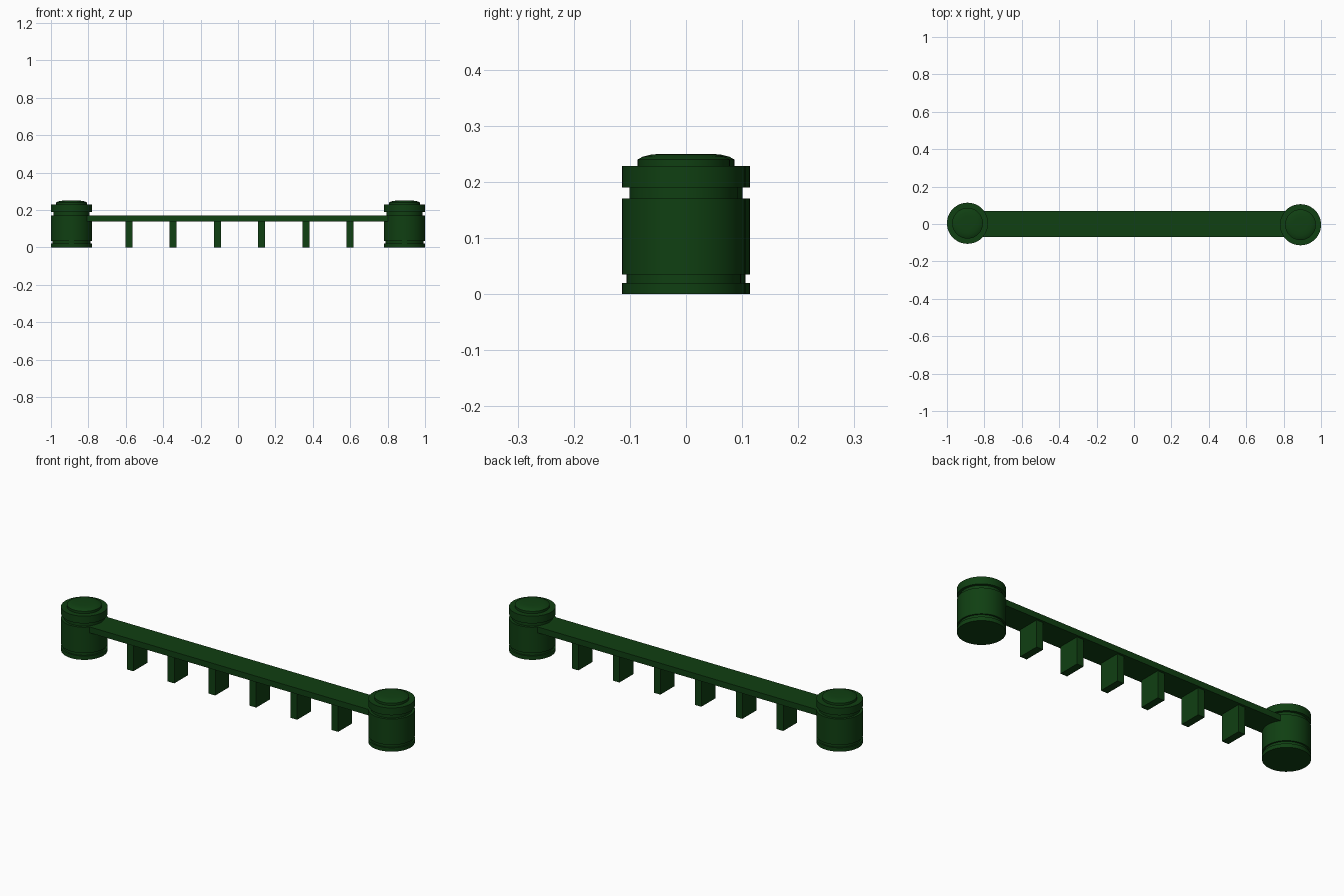
import bpy, bmesh, math

cube = bpy.data.objects.get("Cube")
if cube:
    bpy.data.objects.remove(cube, do_unlink=True)

GREEN = (0.005, 0.05, 0.006, 1.0)
green = bpy.data.materials.new("dark_green")
green.use_nodes = True
green.diffuse_color = GREEN
green.node_tree.nodes["Principled BSDF"].inputs["Base Color"].default_value = GREEN


def make_object(name, bm, location):
    bmesh.ops.recalc_face_normals(bm, faces=bm.faces[:])
    mesh = bpy.data.meshes.new(name)
    bm.to_mesh(mesh)
    bm.free()
    mesh.materials.append(green)
    obj = bpy.data.objects.new(name, mesh)
    obj.location = location
    bpy.context.collection.objects.link(obj)
    return obj


def box(name, size, location):
    bm = bmesh.new()
    bmesh.ops.create_cube(bm, size=1)
    bmesh.ops.scale(bm, vec=size, verts=bm.verts[:])
    return make_object(name, bm, location)


def turned(name, profile, location, sides=48):
    # Stack rings from (radius, height) pairs and close both ends
    bm = bmesh.new()
    rings = []
    for r, z in profile:
        angles = [math.tau * i / sides for i in range(sides)]
        rings.append([bm.verts.new((r * math.cos(a), r * math.sin(a), z)) for a in angles])
    for low, high in zip(rings, rings[1:]):
        for i in range(sides):
            j = (i + 1) % sides
            bm.faces.new((low[i], low[j], high[j], high[i]))
    bm.faces.new(rings[0])
    bm.faces.new(rings[-1])
    obj = make_object(name, bm, location)
    bpy.ops.object.select_all(action='DESELECT')
    obj.select_set(True)
    bpy.context.view_layer.objects.active = obj
    bpy.ops.object.shade_smooth_by_angle(angle=math.radians(30))
    return obj


# End posts: grooved drums with a low domed cap
R = 0.11
post_profile = [
    (R, 0), (R, 0.02), (0.102, 0.02), (0.102, 0.035), (R, 0.035),
    (R, 0.17), (0.097, 0.17), (0.097, 0.19), (R, 0.19), (R, 0.228),
    (0.082, 0.228), (0.082, 0.24), (0.073, 0.245), (0.057, 0.249), (0.035, 0.25),
]
for side, name in ((1, "left_post"), (-1, "right_post")):
    turned(name, post_profile, (side * 0.89, side * -0.004, 0))

# Flat beam joining the posts
box("beam", (1.68, 0.138, 0.031), (0, 0, 0.155))

# Row of slab legs under the beam
for n in range(6):
    box(f"leg_{n + 1}", (0.038, 0.115, 0.145), (-0.583 + n * 0.2365, 0, 0.0725))
